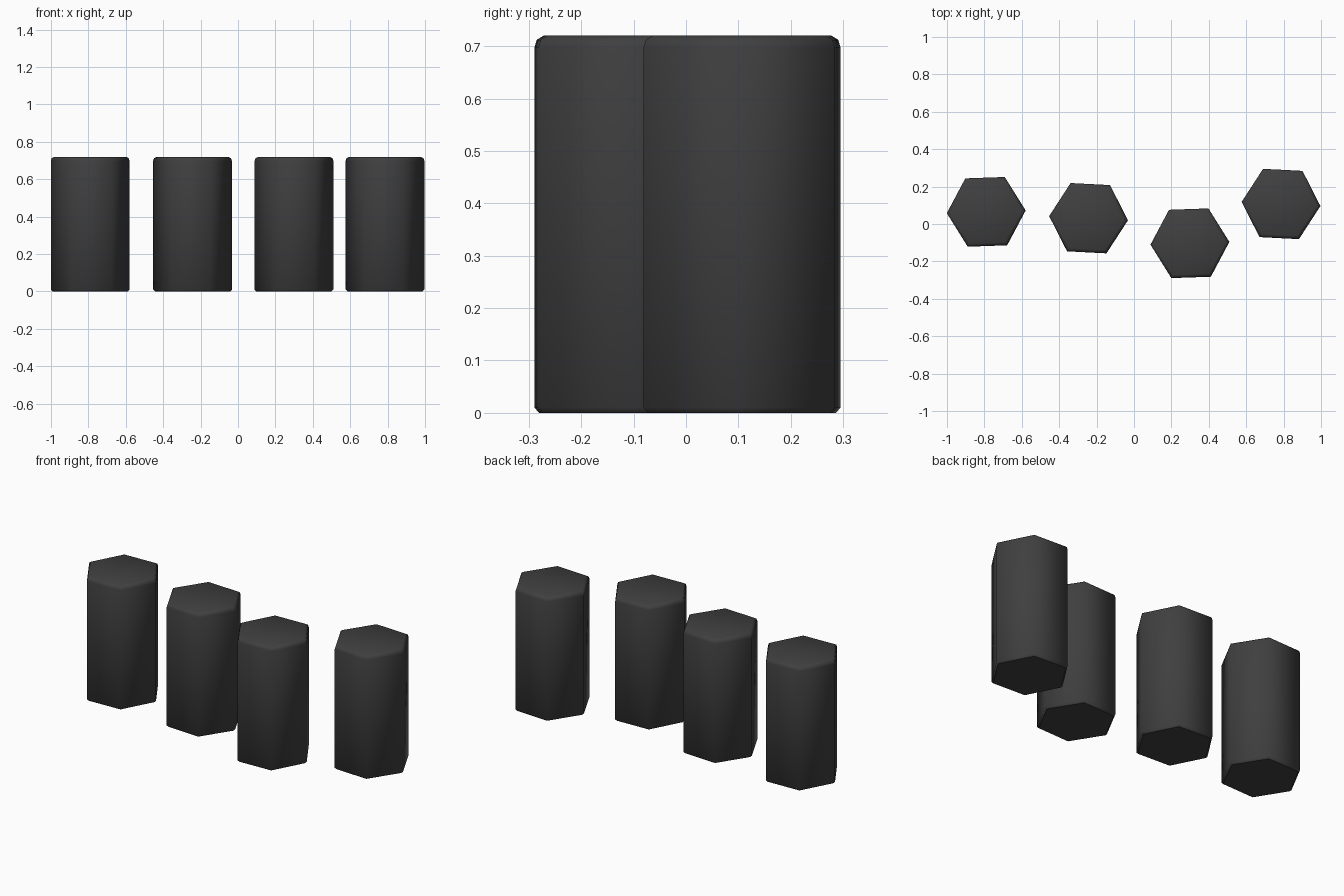
import bpy, bmesh
from math import cos, sin, pi, radians

cube = bpy.data.objects.get("Cube")
if cube:
    bpy.data.objects.remove(cube, do_unlink=True)

# Dark stone colour
stone = bpy.data.materials.new("dark_grey")
stone.use_nodes = True
colour = (0.05, 0.05, 0.05, 1)
stone.diffuse_color = colour
stone.node_tree.nodes["Principled BSDF"].inputs["Base Color"].default_value = colour

SIDES = 6
# Column profile (radius, height): small lower chamfer, rounder upper edge
PROFILE = [(0.201, 0), (0.211, 0.01), (0.211, 0.697), (0.206, 0.712), (0.191, 0.72)]


def column(name, x, y, turn):
    """Hexagonal column with softened rims and smooth sides."""
    bm = bmesh.new()
    rings = [[bm.verts.new((r * cos(2 * pi * i / SIDES), r * sin(2 * pi * i / SIDES), z))
              for i in range(SIDES)] for r, z in PROFILE]
    for low, high in zip(rings, rings[1:]):
        for i in range(SIDES):
            j = (i + 1) % SIDES
            bm.faces.new((low[i], low[j], high[j], high[i])).smooth = True
    # Caps: the top blends into its rim, the base stays crisp
    bm.faces.new(rings[-1]).smooth = True
    bm.faces.new(rings[0][::-1]).smooth = False
    mesh = bpy.data.meshes.new(name)
    bm.to_mesh(mesh)
    bm.free()
    mesh.materials.append(stone)
    ob = bpy.data.objects.new(name, mesh)
    ob.location = (x, y, 0)
    ob.rotation_euler.z = radians(turn)
    bpy.context.collection.objects.link(ob)


# Row of four columns, each slightly turned
column("column_far_right", -0.79, 0.065, 2)
column("column_inner_right", -0.243, 0.031, -3)
column("column_inner_left", 0.299, -0.103, 2)
column("column_far_left", 0.786, 0.107, -3)
